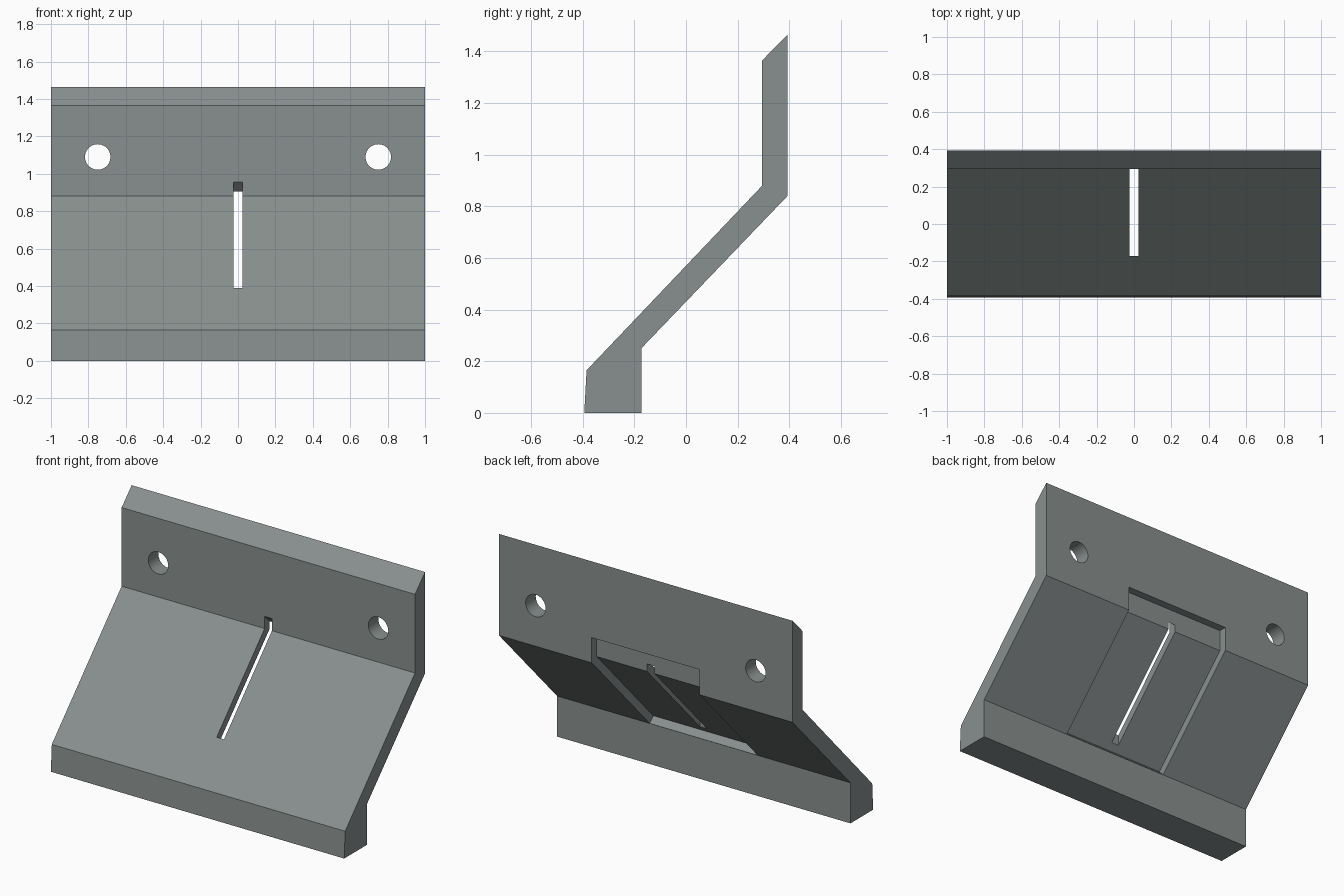
import bpy, bmesh, math

if "Cube" in bpy.data.objects:
    bpy.data.objects.remove(bpy.data.objects["Cube"])

steel = bpy.data.materials.new("grey_steel")
steel.diffuse_color = (0.25, 0.28, 0.275, 1)
steel.use_nodes = True
steel.node_tree.nodes["Principled BSDF"].inputs["Base Color"].default_value = steel.diffuse_color


def prism(name, profile, width):
    """Extrude a (y, z) profile along x, centred on x = 0."""
    bm = bmesh.new()
    face = bm.faces.new([bm.verts.new((-width / 2, y, z)) for y, z in profile])
    new = bmesh.ops.extrude_face_region(bm, geom=[face])["geom"]
    bmesh.ops.translate(bm, vec=(width, 0, 0),
                        verts=[v for v in new if isinstance(v, bmesh.types.BMVert)])
    bmesh.ops.recalc_face_normals(bm, faces=bm.faces)
    mesh = bpy.data.meshes.new(name)
    bm.to_mesh(mesh)
    bm.free()
    mesh.materials.append(steel)
    obj = bpy.data.objects.new(name, mesh)
    bpy.context.collection.objects.link(obj)
    return obj


# Bent bracket: thick foot, sloping plate, upright with bevelled top
bracket = prism("bracket", [(-0.394, 0), (-0.385, 0.165), (0.295, 0.88), (0.295, 1.365),
                            (0.393, 1.465), (0.393, 0.84), (-0.173, 0.25), (-0.173, 0)], 2)

# Wide shallow recess on the back, following the bend
recess = prism("recess_cutter", [(-0.122, 0.201), (-0.207, 0.285), (0.344, 0.86),
                                 (0.344, 0.995), (0.5, 0.995), (0.5, 0.8)], 0.736)

# Narrow slot through the sloping plate
slot = prism("slot_cutter", [(-0.172, 0.1), (-0.172, 0.7), (0.245, 1.005), (0.445, 0.805)], 0.05)
cutters = [recess, slot]

# Two mounting holes in the upright
for x in (-0.75, 0.75):
    bpy.ops.mesh.primitive_cylinder_add(vertices=48, radius=0.068, depth=0.5,
                                        location=(x, 0.344, 1.09), rotation=(math.pi / 2, 0, 0))
    hole = bpy.context.object
    hole.name = "hole_cutter"
    hole.data.materials.append(steel)
    cutters.append(hole)

# Cut everything, then remove the helpers
bpy.context.view_layer.objects.active = bracket
for cutter in cutters:
    cutter.hide_render = True
    mod = bracket.modifiers.new("cut", 'BOOLEAN')
    mod.operation = 'DIFFERENCE'
    mod.solver = 'EXACT'
    mod.object = cutter
    bpy.ops.object.modifier_apply(modifier=mod.name)
for cutter in cutters:
    bpy.data.objects.remove(cutter)

# Round hole walls stay smooth, all other edges sharp
bpy.ops.object.select_all(action='DESELECT')
bracket.select_set(True)
bpy.ops.object.shade_smooth_by_angle(angle=math.radians(30))
